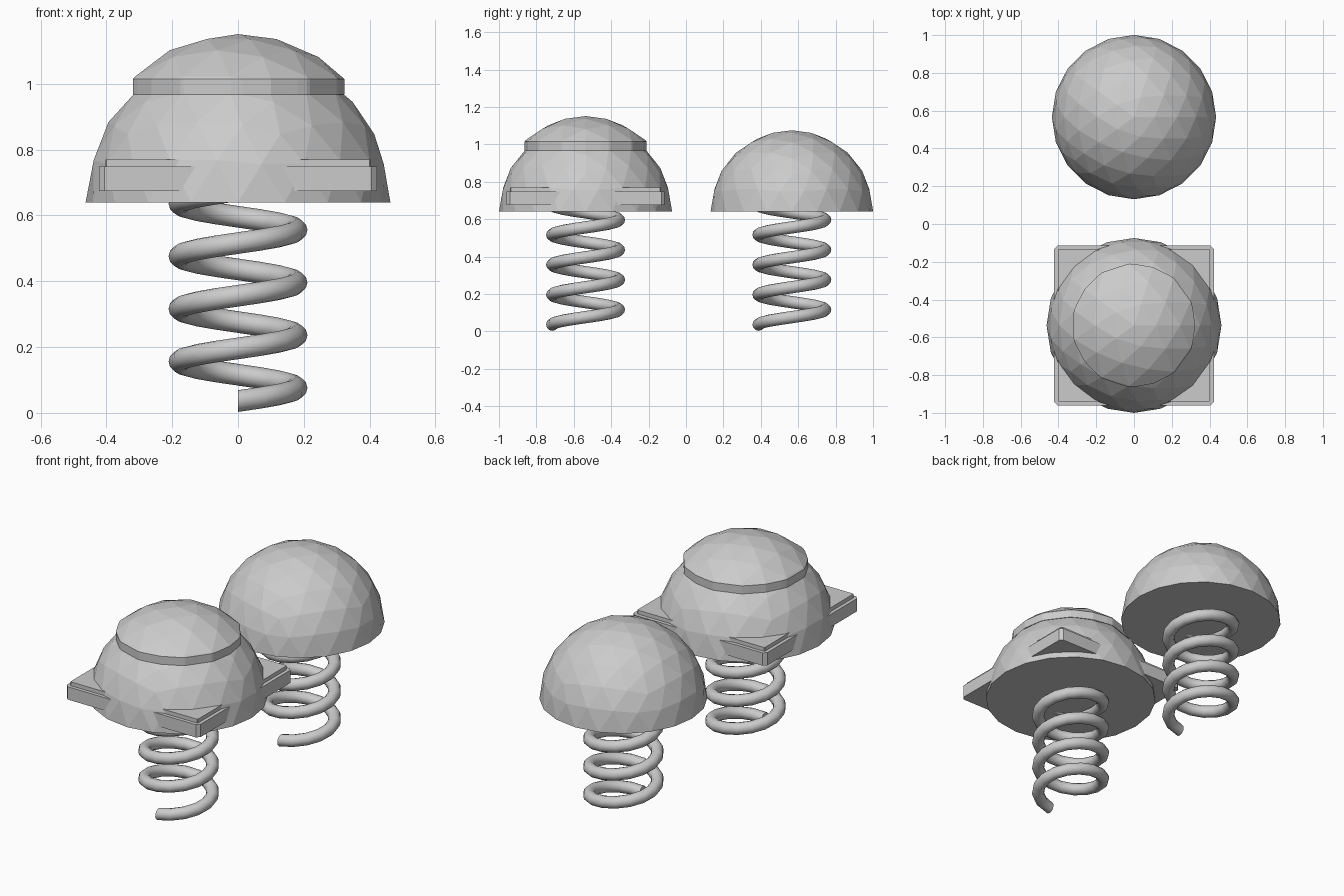
import bpy, bmesh, math
from mathutils import Matrix, Vector

if "Cube" in bpy.data.objects:
    bpy.data.objects.remove(bpy.data.objects["Cube"])

BASE_Z = 0.64  # underside of the domes


def finish(bm, name, loc):
    bmesh.ops.recalc_face_normals(bm, faces=bm.faces)
    mesh = bpy.data.meshes.new(name)
    bm.to_mesh(mesh)
    bm.free()
    obj = bpy.data.objects.new(name, mesh)
    obj.location = loc
    bpy.context.collection.objects.link(obj)
    return obj


def dome(name, loc, radius, cut=0.0, skirt=0.0):
    """Faceted sphere cut flat at height `cut`, with an optional vertical skirt below."""
    bm = bmesh.new()
    bmesh.ops.create_icosphere(bm, subdivisions=3, radius=radius)
    bmesh.ops.bisect_plane(bm, geom=bm.verts[:] + bm.edges[:] + bm.faces[:], dist=1e-5,
                           plane_co=(0, 0, cut), plane_no=(0, 0, 1), clear_inner=True)
    rim = [e for e in bm.edges if e.is_boundary]
    if skirt:
        bmesh.ops.translate(bm, verts=bm.verts, vec=(0, 0, skirt))
        new = bmesh.ops.extrude_edge_only(bm, edges=rim)["geom"]
        bmesh.ops.translate(bm, vec=(0, 0, -skirt),
                            verts=[g for g in new if isinstance(g, bmesh.types.BMVert)])
        rim = [e for e in bm.edges if e.is_boundary]
    bmesh.ops.contextual_create(bm, geom=rim)
    return finish(bm, name, loc)


def plate(name, loc, half, chamfer, z0, z1):
    """Square plate with small cut corners."""
    bm = bmesh.new()
    c = half - chamfer
    corners = [(half, -c), (half, c), (c, half), (-c, half),
               (-half, c), (-half, -c), (-c, -half), (c, -half)]
    face = bm.faces.new([bm.verts.new((x, y, z0)) for x, y in corners])
    new = bmesh.ops.extrude_face_region(bm, geom=[face], use_keep_orig=True)["geom"]
    bmesh.ops.translate(bm, vec=(0, 0, z1 - z0),
                        verts=[g for g in new if isinstance(g, bmesh.types.BMVert)])
    return finish(bm, name, loc)


def spring(name, loc, coil=0.178, tube=0.033, pitch=0.16, turns=4, steps=16, sides=12):
    """Helical tube starting at the front and rising counter-clockwise."""
    bm = bmesh.new()
    rings = []
    for i in range(turns * steps + 1):
        t = i / steps
        a = -math.pi / 2 + t * math.tau
        out = Vector((math.cos(a), math.sin(a), 0))
        centre = out * coil + Vector((0, 0, 0.036 + pitch * t))
        rings.append([bm.verts.new(centre + out * tube * math.cos(b) + Vector((0, 0, tube * math.sin(b))))
                      for b in (math.tau * k / sides for k in range(sides))])
    for r0, r1 in zip(rings, rings[1:]):
        for k in range(sides):
            n = (k + 1) % sides
            bm.faces.new((r0[k], r0[n], r1[n], r1[k])).smooth = True
    bm.faces.new(rings[0])
    bm.faces.new(rings[-1])
    return finish(bm, name, loc)


FRONT_Y, BACK_Y = -0.537, 0.566

# front mushroom: spring, dome, raised cap, stepped square brim
spring("front_spring", (0, FRONT_Y, 0))
dome("front_dome", (0, FRONT_Y, BASE_Z), 0.463)
dome("front_dome_cap", (0, FRONT_Y, BASE_Z), 0.465, cut=0.328, skirt=0.046)
plate("front_brim_lower", (0, FRONT_Y, 0), 0.423, 0.018, 0.675, 0.748)
plate("front_brim_upper", (0, FRONT_Y, 0), 0.403, 0.004, 0.74, 0.77)

# back mushroom: spring and plain dome
spring("back_spring", (0, BACK_Y, 0))
dome("back_dome", (0, BACK_Y, BASE_Z), 0.435)
